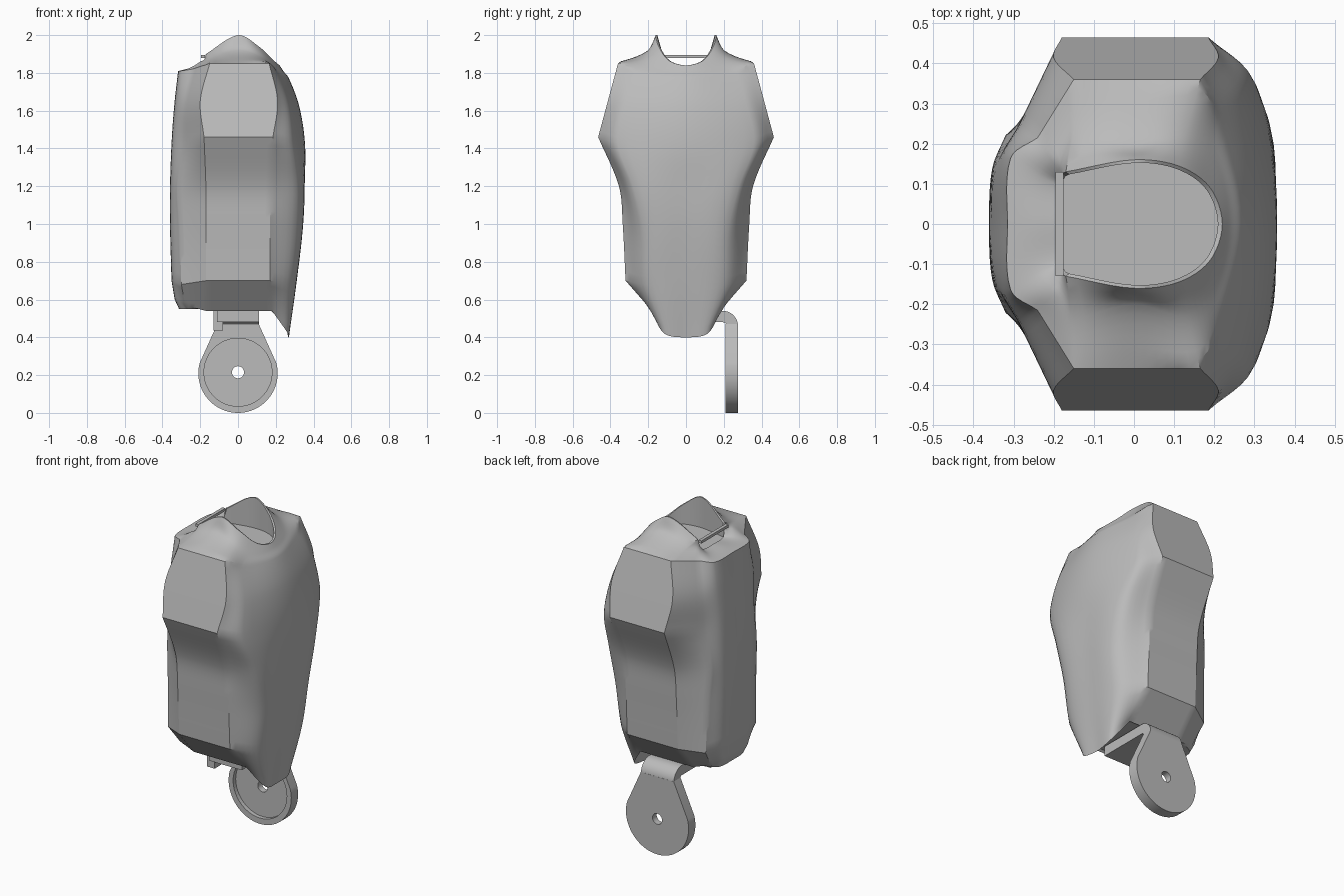
import bpy
import bmesh
import math
from mathutils import Vector

cube = bpy.data.objects.get("Cube")
if cube:
    bpy.data.objects.remove(cube, do_unlink=True)

grey = bpy.data.materials.new("plain grey")
grey.use_nodes = True
COLOUR = (0.5, 0.5, 0.5, 1)
grey.diffuse_color = COLOUR
grey.node_tree.nodes["Principled BSDF"].inputs["Base Color"].default_value = COLOUR


def finish(bm, name, angle=30):
    """Turn a bmesh into a named, coloured object with sharp-aware shading."""
    bmesh.ops.recalc_face_normals(bm, faces=bm.faces)
    mesh = bpy.data.meshes.new(name)
    bm.to_mesh(mesh)
    bm.free()
    obj = bpy.data.objects.new(name, mesh)
    bpy.context.collection.objects.link(obj)
    mesh.materials.append(grey)
    bpy.ops.object.select_all(action="DESELECT")
    obj.select_set(True)
    bpy.context.view_layer.objects.active = obj
    bpy.ops.object.shade_smooth_by_angle(angle=math.radians(angle))
    return obj


def spline(points, breaks=(), closed=False, steps=6):
    """Smooth curve through the points, with corners at the break indices."""
    pts = [Vector(p) for p in points]
    count = len(pts)

    def tangent(i, outgoing):
        here = pts[i % count]
        before, after = pts[(i - 1) % count], pts[(i + 1) % count]
        at_end = not closed and i in (0, count - 1)
        if at_end or i % count in breaks:
            return (after - here if outgoing else here - before).normalized()
        return (after - before) / ((after - here).length + (here - before).length)

    result = []
    for i in range(count if closed else count - 1):
        a, b = pts[i], pts[(i + 1) % count]
        span = (b - a).length
        ta, tb = tangent(i, True) * span, tangent(i + 1, False) * span
        for k in range(steps):
            t = k / steps
            result.append(a * (1 + 2 * t) * (1 - t) ** 2 + ta * t * (1 - t) ** 2
                          + b * t * t * (3 - 2 * t) + tb * t * t * (t - 1))
    if not closed:
        result.append(pts[-1])
    return result


def prism(bm, outline, axis_point, offset):
    """Extrude a flat outline by an offset vector."""
    face = bm.faces.new([bm.verts.new(axis_point(*p)) for p in outline])
    extruded = bmesh.ops.extrude_face_region(bm, geom=[face])["geom"]
    moved = [v for v in extruded if isinstance(v, bmesh.types.BMVert)]
    bmesh.ops.translate(bm, verts=moved, vec=offset)


# Vertical guide curves of the torso, from bottom rim to neck rim
chest_x = (.265, .31, .343, .352, .355, .325, .27, .24, .22)
chest_z = (.40, .7, 1, 1.2, 1.42, 1.62, 1.77, 1.81, 1.84)
chest = [(x, 0, z) for x, z in zip(chest_x, chest_z)]

crease = [(.265, .115, .42), (.29, .2, .68), (.32, .22, .95), (.325, .28, 1.2),
          (.295, .36, 1.43), (.27, .32, 1.63), (.215, .26, 1.79),
          (.2, .17, 1.83), (.19, .09, 1.865)]

# Side panels and arm openings share one profile
side = [(.18, .54), (.32, .7), (.335, 1), (.355, 1.2), (.465, 1.46),
        (.414, 1.65), (.36, 1.85)]
front_x = (.18, .17, .17, .175, .185, .21, .165)
rear_x = (-.17, -.17, -.17, -.17, -.18, -.2, -.15)
front_seam = [(x, *p) for x, p in zip(front_x, side)] + [(.13, .23, 1.88), (.11, .145, 1.94)]
middle = [(0, *p) for p in side] + [(0, .2, 1.92), (0, .16, 2)]
rear_seam = [(x, *p) for x, p in zip(rear_x, side)] + [(-.15, .24, 1.87), (-.17, .13, 1.9)]

back_edge = [(-.28, .16, .57), (-.3, .24, .68), (-.31, .23, 1), (-.32, .22, 1.2),
             (-.29, .24, 1.42), (-.28, .25, 1.63), (-.24, .215, 1.82),
             (-.2, .17, 1.86), (-.18, .125, 1.86)]

spine_x = (-.335, -.352, -.36, -.36, -.35, -.335, -.315, -.25, -.2)
spine_z = (.6, .7, 1, 1.2, 1.45, 1.65, 1.81, 1.825, 1.83)
spine = [(x, 0, z) for x, z in zip(spine_x, spine_z)]
back_y = (.12, .14, .14, .14, .15, .16, .165, .12, .1)
back_panel = [(x + .008, y, z) for x, y, z in zip(spine_x, back_y, spine_z)]

half = [spline(chest), spline(crease),
        spline(front_seam, (1, 4, 6)), spline(middle, (1, 4, 6)),
        spline(rear_seam, (1, 4, 6)), spline(back_edge, (1, 6)),
        spline(back_panel, (1, 6)), spline(spine, (1, 6))]
flip = Vector((1, -1, 1))
columns = half + [[p * flip for p in col] for col in half[-2:0:-1]]

# Torso shell: smooth rings across the guides, creased along the seams
bm = bmesh.new()
rings = []
total = len(columns)
for row in range(len(columns[0])):
    corners = {4, 5} if row > 36 else {2, 4, 5}
    corners |= {total - c for c in corners}
    ring = spline([col[row] for col in columns], corners, closed=True)
    rings.append([bm.verts.new(p) for p in ring])


def bridge(lower, upper):
    for i in range(len(lower)):
        j = (i + 1) % len(lower)
        bm.faces.new((lower[i], lower[j], upper[j], upper[i]))


for lower, upper in zip(rings, rings[1:]):
    bridge(lower, upper)

# Neck well: thin rim, wall and flat floor
lip = [bm.verts.new((v.co.x * .95, v.co.y * .95, v.co.z)) for v in rings[-1]]
floor = [bm.verts.new((v.co.x, v.co.y, 1.815)) for v in lip]
bridge(rings[-1], lip)
bridge(lip, floor)
bm.faces.new(floor)

# Recessed underside behind the front flap
base = [bm.verts.new((v.co.x * .93, v.co.y * .93, .55)) for v in rings[0]]
bridge(base, rings[0])
bm.faces.new(base)
finish(bm, "torso_shell")

# Bar across the back of the neck
bm = bmesh.new()
bmesh.ops.create_cube(bm, size=1)
bmesh.ops.scale(bm, vec=(.02, .26, .016), verts=bm.verts)
bmesh.ops.translate(bm, vec=(-.185, 0, 1.888), verts=bm.verts)
finish(bm, "neck_bar")

# Hip plate: round disc tapering up to the arm
bm = bmesh.new()
outline = [(.11, .47)]
for i in range(49):
    a = math.radians(15 - i * 210 / 48)
    outline.append((.21 * math.cos(a), .21 + .21 * math.sin(a)))
outline.append((-.11, .47))
prism(bm, outline, lambda x, z: (x, .21, z), (0, .065, 0))
hip_plate = finish(bm, "hip_plate")


def cut_round(target, name, radius, y, depth):
    bpy.ops.mesh.primitive_cylinder_add(vertices=48, radius=radius, depth=depth,
                                        location=(0, y, .215),
                                        rotation=(math.pi / 2, 0, 0))
    cutter = bpy.context.object
    cutter.name = name
    cutter.hide_render = True
    cutter.hide_viewport = True
    cutter.data.materials.append(grey)
    mod = target.modifiers.new(name, "BOOLEAN")
    mod.object = cutter
    mod.solver = "EXACT"


cut_round(hip_plate, "recess_cutter", .18, .2, .07)
cut_round(hip_plate, "pin_hole_cutter", .032, .24, .3)

# Hip arm: bent strip running under the torso
bm = bmesh.new()
turns = [math.radians(90 - i * 90 / 10) for i in range(11)]
outer = [(.195 + .08 * math.cos(a), .46 + .08 * math.sin(a)) for a in turns]
inner = [(.195 + .02 * math.cos(a), .46 + .02 * math.sin(a)) for a in reversed(turns)]
strip = [(-.12, .54)] + outer + inner + [(-.12, .48)]
prism(bm, strip, lambda y, z: (-.11, y, z), (.22, 0, 0))
finish(bm, "hip_arm")

# Small stop tab beside the arm
bm = bmesh.new()
bmesh.ops.create_cube(bm, size=1)
bmesh.ops.scale(bm, vec=(.05, .06, .11), verts=bm.verts)
bmesh.ops.translate(bm, vec=(-.105, -.08, .49), verts=bm.verts)
finish(bm, "stop_tab")
